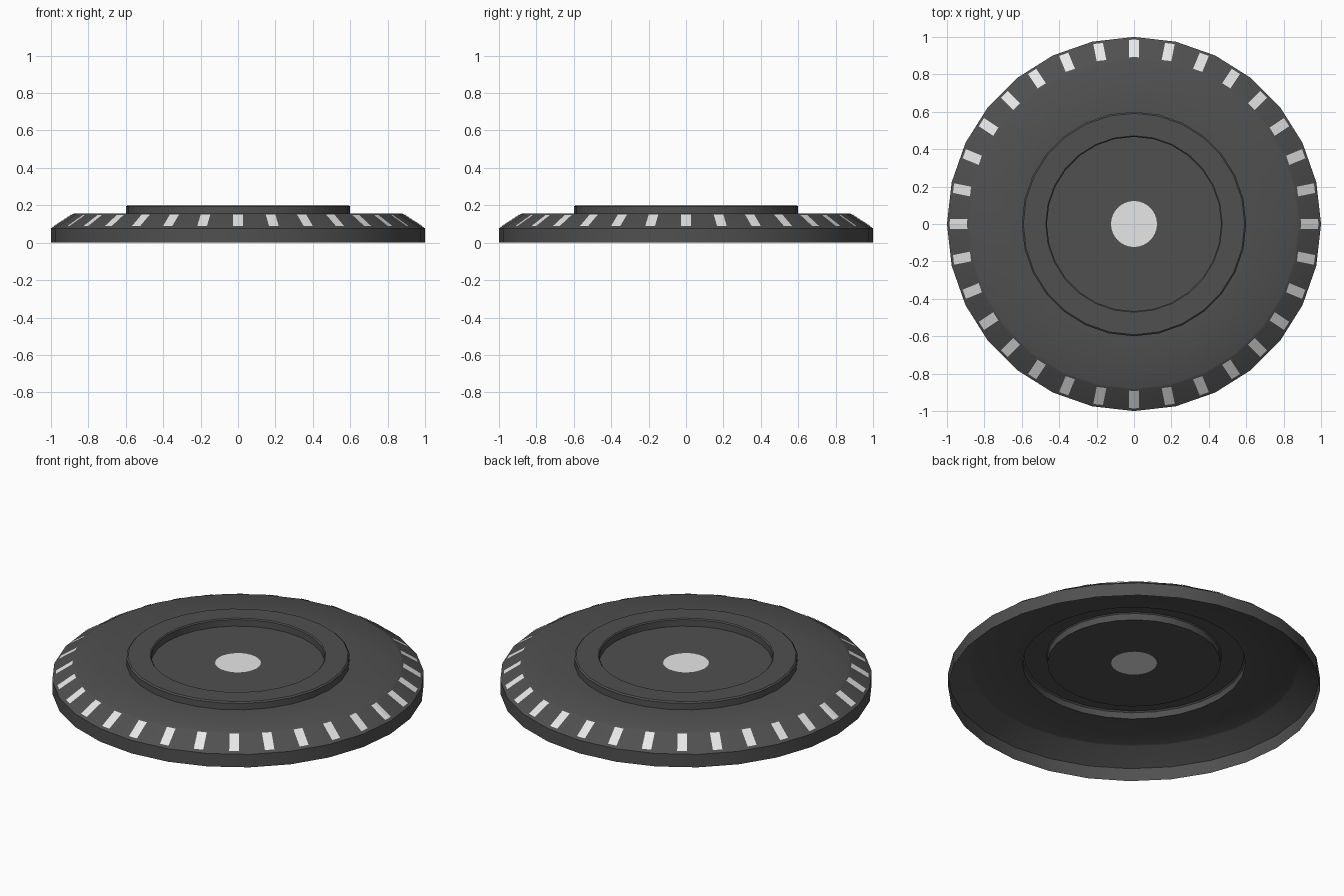
import bpy, bmesh, math
from math import cos, sin, pi

if "Cube" in bpy.data.objects:
    bpy.data.objects.remove(bpy.data.objects["Cube"])

SIDES = 28
TICKS = 32


def material(name, value):
    m = bpy.data.materials.new(name)
    m.diffuse_color = (value, value, value, 1)
    m.use_nodes = True
    m.node_tree.nodes["Principled BSDF"].inputs["Base Color"].default_value = m.diffuse_color
    return m


dark = material("dark grey", 0.08)
light = material("light grey", 0.8)


def finish(name, bm, mats, smooth):
    me = bpy.data.meshes.new(name)
    bm.to_mesh(me)
    bm.free()
    for m in mats:
        me.materials.append(m)
    ob = bpy.data.objects.new(name, me)
    bpy.context.collection.objects.link(ob)
    if smooth:
        bpy.context.view_layer.objects.active = ob
        ob.select_set(True)
        bpy.ops.object.shade_smooth_by_angle(angle=math.radians(30))
        ob.select_set(False)
    return ob


# Dial shell: open underneath, profile as (radius, height)
profile = [(1.0, 0), (1.0, 0.077), (0.888, 0.15), (0.878, 0.155),
           (0.6, 0.155), (0.6, 0.193), (0.592, 0.2),
           (0.472, 0.2), (0.466, 0.194), (0.466, 0.155), (0.123, 0.155)]
bm = bmesh.new()
rings = [[bm.verts.new((r * cos(2 * pi * i / SIDES), r * sin(2 * pi * i / SIDES), z))
          for i in range(SIDES)] for r, z in profile]
for a, b in zip(rings, rings[1:]):
    for i in range(SIDES):
        j = (i + 1) % SIDES
        bm.faces.new((a[i], a[j], b[j], b[i]))
# Light centre spot
bm.faces.new(rings[-1]).material_index = 1
finish("dial_shell", bm, [dark, light], True)


# Tick marks: thin plates lying on the sloped rim
def on_slope(x, y_off, ang, lift=0.003):
    """Point on the faceted slope at nominal radius x, sideways offset y_off."""
    th = ang + y_off / x
    step = 2 * pi / SIDES
    flat = cos(step / 2) / cos(th % step - step / 2)
    z = 0.077 + (1.0 - x) * 0.073 / 0.112
    r = x * flat + lift * 0.55
    return (r * cos(th), r * sin(th), z + lift * 0.84)


bm = bmesh.new()
for k in range(TICKS):
    ang = 2 * pi * k / TICKS
    cols = [[bm.verts.new(on_slope(x, o, ang)) for x in (0.985, 0.892)]
            for o in (-0.026, 0, 0.026)]
    for a, b in zip(cols, cols[1:]):
        bm.faces.new((a[0], b[0], b[1], a[1]))
finish("tick_marks", bm, [light], False)
